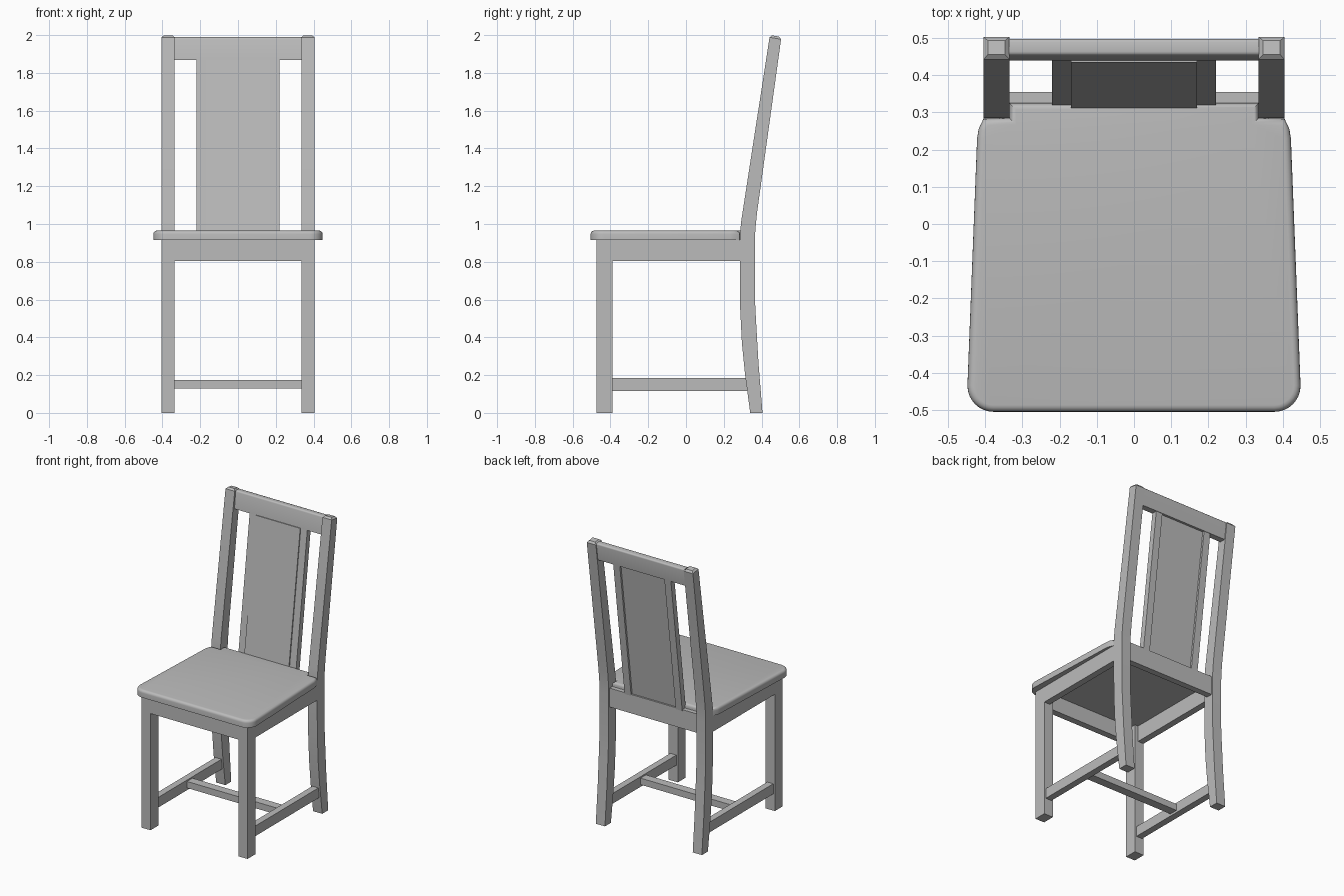
import bpy, bmesh, math
from mathutils import Vector

cube = bpy.data.objects.get("Cube")
if cube:
    bpy.data.objects.remove(cube, do_unlink=True)

grey = bpy.data.materials.new("plain_grey")
grey.use_nodes = True
GREY = (0.5, 0.5, 0.5, 1)
grey.diffuse_color = GREY
grey.node_tree.nodes["Principled BSDF"].inputs["Base Color"].default_value = GREY


def prism(name, outline, axis, lo, hi, bevel=None, segments=1, smooth=False):
    """Extrude a flat outline along x (outline is y, z) or z (outline is x, y).
    bevel = (width, test), where test picks the edges to bevel by midpoint."""
    bm = bmesh.new()
    rings = []
    for h in (lo, hi):
        rings.append([bm.verts.new((h, a, b) if axis == "x" else (a, b, h))
                      for a, b in outline])
    bm.faces.new(rings[0])
    bm.faces.new(rings[1])
    n = len(outline)
    for i in range(n):
        j = (i + 1) % n
        bm.faces.new((rings[0][i], rings[0][j], rings[1][j], rings[1][i]))
    bmesh.ops.recalc_face_normals(bm, faces=bm.faces)
    if bevel:
        width, test = bevel
        edges = [e for e in bm.edges if test(e.verts[0].co, e.verts[1].co)]
        bmesh.ops.bevel(bm, geom=edges, offset=width, segments=segments,
                        profile=0.5, affect="EDGES")
    mesh = bpy.data.meshes.new(name)
    bm.to_mesh(mesh)
    bm.free()
    obj = bpy.data.objects.new(name, mesh)
    bpy.context.collection.objects.link(obj)
    mesh.materials.append(grey)
    if smooth:
        bpy.ops.object.select_all(action="DESELECT")
        obj.select_set(True)
        bpy.context.view_layer.objects.active = obj
        bpy.ops.object.shade_smooth_by_angle(angle=math.radians(35))
    return obj


def box(name, x, y, z):
    return prism(name, [(y[0], z[0]), (y[1], z[0]), (y[1], z[1]), (y[0], z[1])],
                 "x", *x)


def sloped(name, x, low, high, z):
    """Board leaning back: low and high are its y spans at the z limits."""
    return prism(name, [(low[0], z[0]), (low[1], z[0]), (high[1], z[1]), (high[0], z[1])],
                 "x", *x)


# Seat with rounded front corners and notches for the back posts
R = 0.07
half = [(0.378 + R * math.sin(t), -0.435 - R * math.cos(t))
        for t in (math.pi / 2 * i / 8 for i in range(9))]
half += [(0.422, 0.23), (0.418, 0.255), (0.405, 0.283), (0.335, 0.285), (0.335, 0.325)]
outline = half + [(-x, y) for x, y in reversed(half)]
prism("seat", outline, "z", 0.915, 0.965,
      (0.018, lambda a, b: min(a.z, b.z) > 0.96), 4, True)

# Back posts: splayed foot, straight middle, leaning top
front_edge = [(0.34, 0), (0.313, 0.2), (0.296, 0.37), (0.287, 0.55), (0.285, 0.7),
              (0.285, 0.94), (0.293, 1.02), (0.444, 2.0)]
back_edge = [(0.505, 1.99), (0.376, 1.06), (0.367, 0.97), (0.365, 0.9), (0.365, 0.6),
             (0.37, 0.5), (0.384, 0.26), (0.405, 0)]

for side, s in (("left", 1), ("right", -1)):
    def span(a, b):
        return sorted((s * a, s * b))
    prism(side + "_back_post", front_edge + back_edge, "x", *span(0.335, 0.405),
          bevel=(0.012, lambda a, b: min(a.z, b.z) > 1.9), smooth=True)
    box(side + "_front_leg", span(0.335, 0.405), (-0.475, -0.39), (0, 0.915))
    box(side + "_apron", span(0.36, 0.405), (-0.39, 0.287), (0.805, 0.915))
    box(side + "_stretcher", span(0.347, 0.393), (-0.39, 0.33), (0.115, 0.185))
    sloped(side + "_splat_stile", span(0.17, 0.22), (0.315, 0.355), (0.442, 0.48),
           (0.925, 1.875))

# Rails joining the two sides
box("front_apron", (-0.335, 0.335), (-0.475, -0.43), (0.805, 0.915))
box("rear_apron", (-0.335, 0.335), (0.312, 0.355), (0.805, 0.935))
box("cross_stretcher", (-0.348, 0.348), (-0.06, 0.0), (0.13, 0.175))
prism("top_rail", [(0.44, 1.868), (0.482, 1.868), (0.499, 1.987), (0.454, 1.99)], "x",
      -0.336, 0.336, (0.01, lambda a, b: min(a.z, b.z) > 1.95 and abs(a.x - b.x) > 0.1),
      3, True)

# Splat panel, slightly proud in front and recessed behind
sloped("splat_panel", (-0.17, 0.17), (0.307, 0.342), (0.435, 0.466), (0.925, 1.87))
